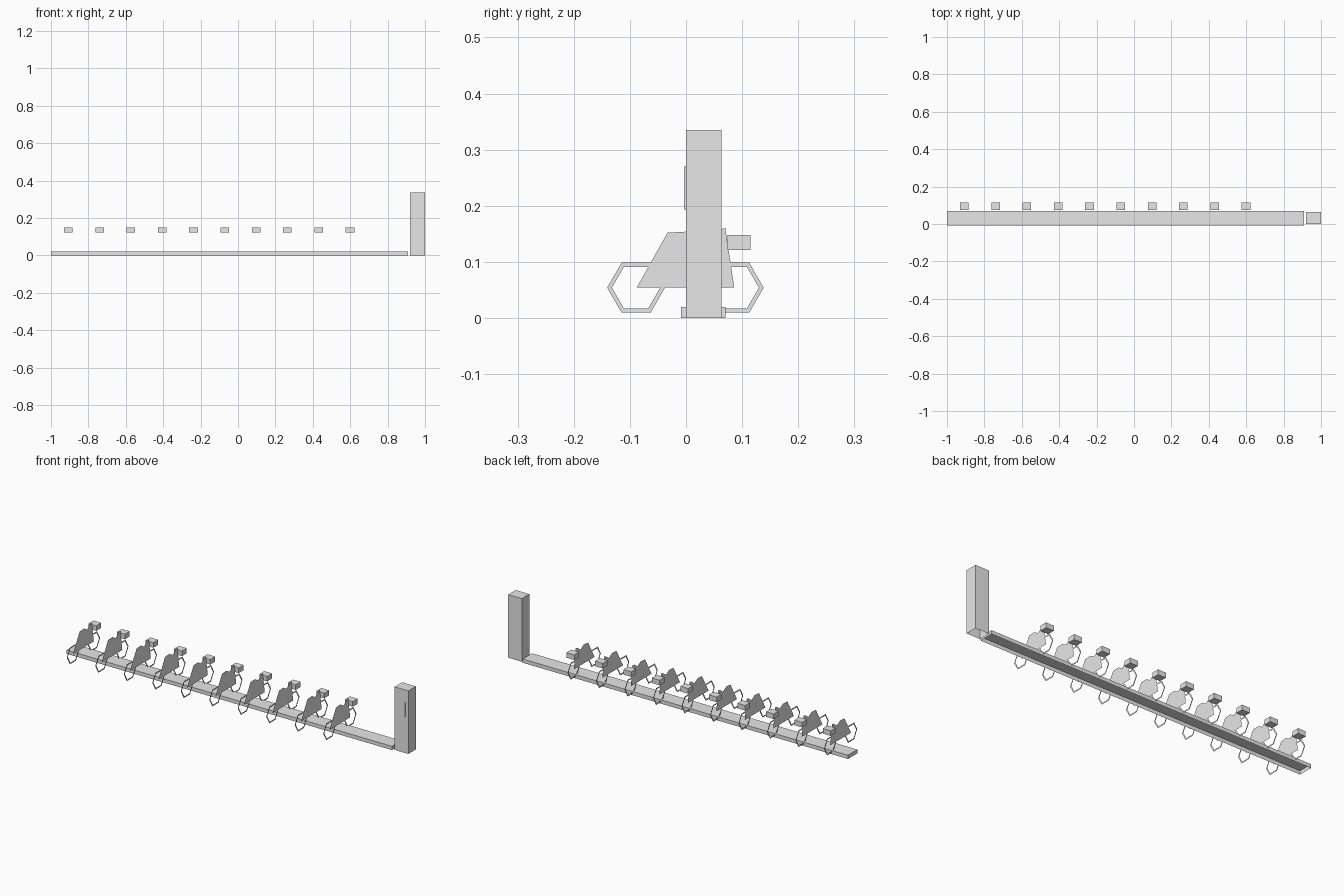
import bpy, bmesh, math

if "Cube" in bpy.data.objects:
    bpy.data.objects.remove(bpy.data.objects["Cube"])

# One flat grey for everything
grey = bpy.data.materials.new("light_grey")
grey.diffuse_color = (0.8, 0.8, 0.8, 1)
grey.use_nodes = True
grey.node_tree.nodes["Principled BSDF"].inputs["Base Color"].default_value = grey.diffuse_color


def finish(name, bm):
    mesh = bpy.data.meshes.new(name)
    bm.to_mesh(mesh)
    bm.free()
    mesh.materials.append(grey)
    obj = bpy.data.objects.new(name, mesh)
    bpy.context.collection.objects.link(obj)
    return obj


def box(name, lo, hi, open_bottom=False):
    bm = bmesh.new()
    bmesh.ops.create_cube(bm, size=1)
    for v in bm.verts:
        v.co = [lo[i] if v.co[i] < 0 else hi[i] for i in range(3)]
    bm.normal_update()
    if open_bottom:
        under = [f for f in bm.faces if f.normal.z < -0.9]
        bmesh.ops.delete(bm, geom=under, context='FACES_ONLY')
    return finish(name, bm)


def sheet(name, x, outline):
    """Flat sheet in the y-z plane."""
    bm = bmesh.new()
    bm.faces.new([bm.verts.new((x, y, z)) for y, z in outline])
    return finish(name, bm)


def wheel(name, x, y, z, outer=0.0515, inner=0.043):
    """Flat six-sided ring in the y-z plane."""
    bm = bmesh.new()
    rings = []
    for r in (outer, inner):
        rings.append([bm.verts.new((x, y + r * math.cos(a), z + r * math.sin(a)))
                      for a in (math.tau * k / 6 for k in range(6))])
    o, n = rings
    for k in range(6):
        j = (k + 1) % 6
        bm.faces.new((o[k], o[j], n[j], n[k]))
    return finish(name, bm)


# Dock rail and pay station, hollow from below
box("dock_rail", (-1, -0.009, 0), (0.91, 0.07, 0.02), True)
box("pay_station", (0.92, 0, 0), (1, 0.063, 0.335), True)
sheet("station_fin", 0.983, [(-0.004, 0.193), (0, 0.193), (0, 0.27), (-0.004, 0.27)])

# Row of parked bicycles
frame = [(-0.088, 0.054), (0.086, 0.054), (0.07, 0.16), (0.056, 0.157),
         (0.03, 0.138), (0.003, 0.154), (-0.033, 0.152)]
for i in range(10):
    x = -0.907 + i * 0.1673
    sheet(f"bike_frame_{i}", x, frame)
    wheel(f"rear_wheel_{i}", x, -0.089, 0.054)
    wheel(f"front_wheel_{i}", x, 0.087, 0.054)
    box(f"basket_{i}", (x - 0.023, 0.074, 0.121), (x + 0.023, 0.115, 0.148))
